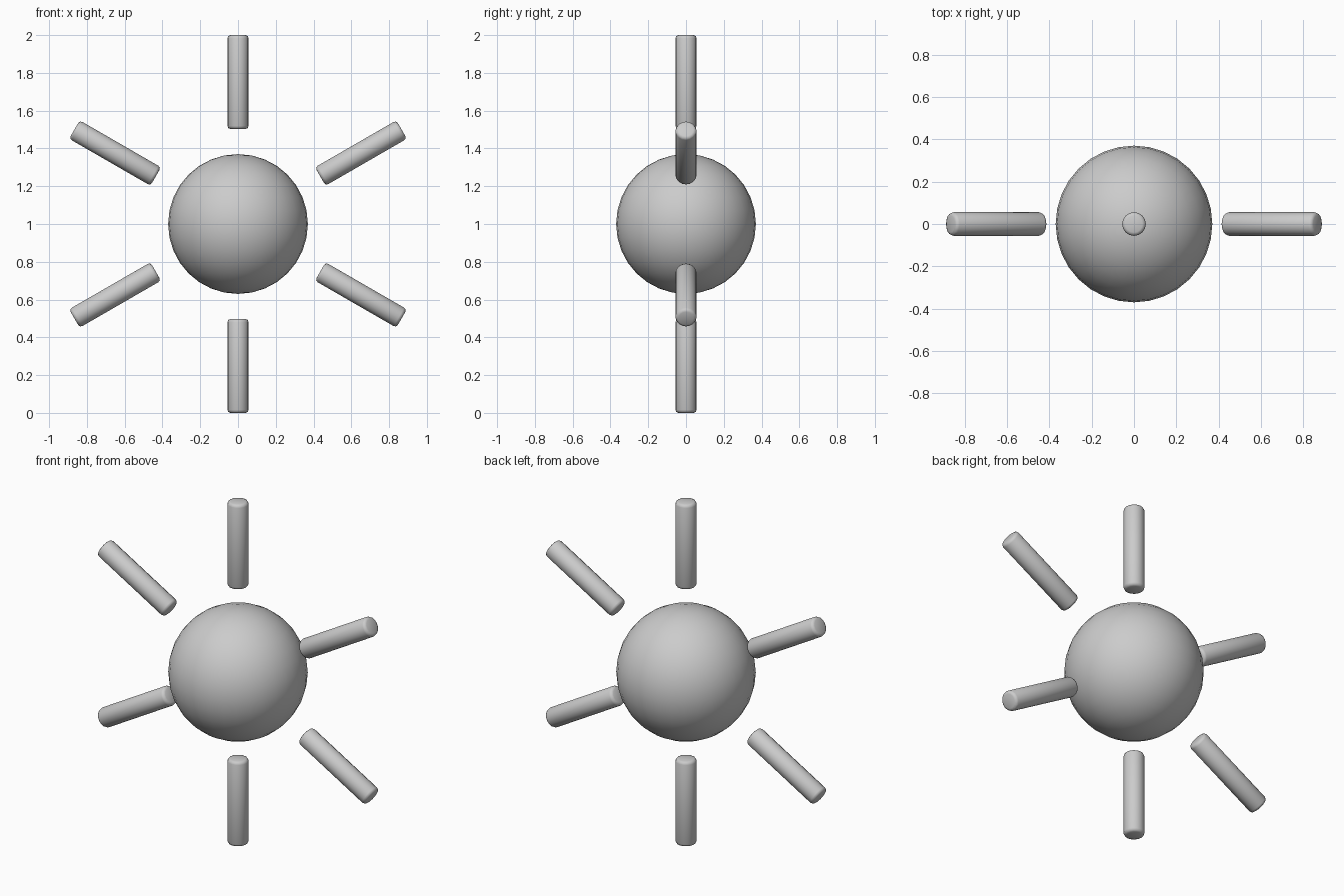
import bpy, math
from mathutils import Matrix, Vector

if "Cube" in bpy.data.objects:
    bpy.data.objects.remove(bpy.data.objects["Cube"])

CENTER = Vector((0, 0, 1))
INNER, OUTER, RAY_R = 0.503, 1.0, 0.056

# Central ball
bpy.ops.mesh.primitive_uv_sphere_add(segments=32, ring_count=16, radius=0.37, location=CENTER)
bpy.context.object.name = "ball"
bpy.ops.object.shade_smooth()


# Rounded-end rod pointing outward in the XZ plane
def add_ray(index):
    turn = Matrix.Rotation(math.radians(60 * index), 3, 'Y')
    mid = CENTER + turn @ Vector((0, 0, (INNER + OUTER) / 2))
    bpy.ops.mesh.primitive_cylinder_add(vertices=16, radius=RAY_R, depth=OUTER - INNER,
                                        location=mid, rotation=turn.to_euler())
    ray = bpy.context.object
    ray.name = f"ray_{index + 1}"
    bevel = ray.modifiers.new("soft_ends", 'BEVEL')
    bevel.width = 0.016
    bevel.segments = 2
    bevel.limit_method = 'ANGLE'
    bevel.angle_limit = math.radians(40)
    bpy.ops.object.shade_smooth()


# Six rays around the ball
for i in range(6):
    add_ray(i)
